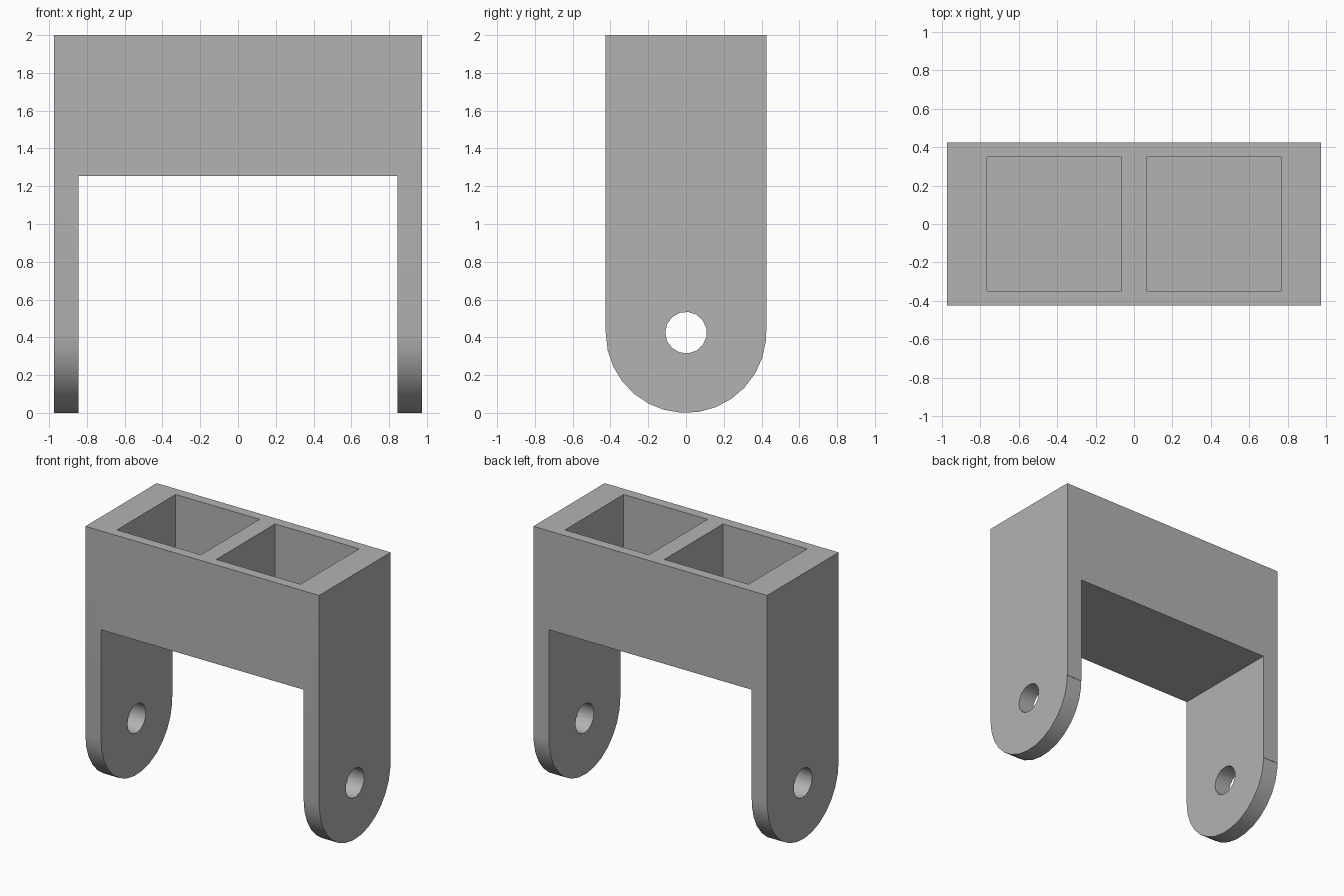
import bpy, bmesh, math

cube = bpy.data.objects.get("Cube")
if cube:
    bpy.data.objects.remove(cube, do_unlink=True)

HALF_X, R, TOP = 0.975, 0.425, 2.0
LEG_INNER, BLOCK_BOTTOM = 0.845, 1.255
FLOOR = 1.33

grey = bpy.data.materials.new("plain grey")
grey.use_nodes = True
colour = (0.45, 0.45, 0.45, 1)
grey.diffuse_color = colour
grey.node_tree.nodes["Principled BSDF"].inputs["Base Color"].default_value = colour


def prism(name, outline, x0, x1):
    """Extrude a (y, z) outline along x."""
    bm = bmesh.new()
    face = bm.faces.new([bm.verts.new((x0, y, z)) for y, z in outline])
    new = bmesh.ops.extrude_face_region(bm, geom=[face])["geom"]
    verts = [v for v in new if isinstance(v, bmesh.types.BMVert)]
    bmesh.ops.translate(bm, verts=verts, vec=(x1 - x0, 0, 0))
    bmesh.ops.recalc_face_normals(bm, faces=bm.faces)
    mesh = bpy.data.meshes.new(name)
    bm.to_mesh(mesh)
    bm.free()
    mesh.materials.append(grey)
    obj = bpy.data.objects.new(name, mesh)
    bpy.context.collection.objects.link(obj)
    return obj


def rect(y, z0, z1):
    return [(-y, z0), (y, z0), (y, z1), (-y, z1)]


def ring(radius, sides):
    """Circle about the pivot, starting at the front."""
    angles = [math.pi + k * math.tau / sides for k in range(sides)]
    return [(radius * math.cos(a), R + radius * math.sin(a)) for a in angles]


# Bracket body: straight sides with a rounded lower end
arc = [p for p in ring(R, 29) if p[1] < R + 0.0001]
flat = R * math.cos(math.pi / 29)
body = prism("bracket_body", arc + [(flat, R), (R, R), (R, TOP), (-R, TOP)],
             -HALF_X, HALF_X)

# Cutters: space between the legs, pivot holes, two square pockets
cutters = [
    prism("leg_gap_cutter", rect(0.6, -0.2, BLOCK_BOTTOM), -LEG_INNER, LEG_INNER),
    prism("pivot_hole_cutter", ring(0.11, 15), -1.2, 1.2),
]
for side, name in ((-1, "right_pocket_cutter"), (1, "left_pocket_cutter")):
    x0, x1 = sorted((side * 0.065, side * 0.765))
    cutters.append(prism(name, rect(0.35, FLOOR, 2.2), x0, x1))

bpy.ops.object.select_all(action="DESELECT")
body.select_set(True)
bpy.context.view_layer.objects.active = body
for cutter in cutters:
    cutter.hide_render = True
    mod = body.modifiers.new(cutter.name, "BOOLEAN")
    mod.operation = "DIFFERENCE"
    mod.solver = "EXACT"
    mod.object = cutter
    bpy.ops.object.modifier_apply(modifier=mod.name)
    bpy.data.objects.remove(cutter, do_unlink=True)

bpy.ops.object.shade_smooth_by_angle(angle=math.radians(30))
